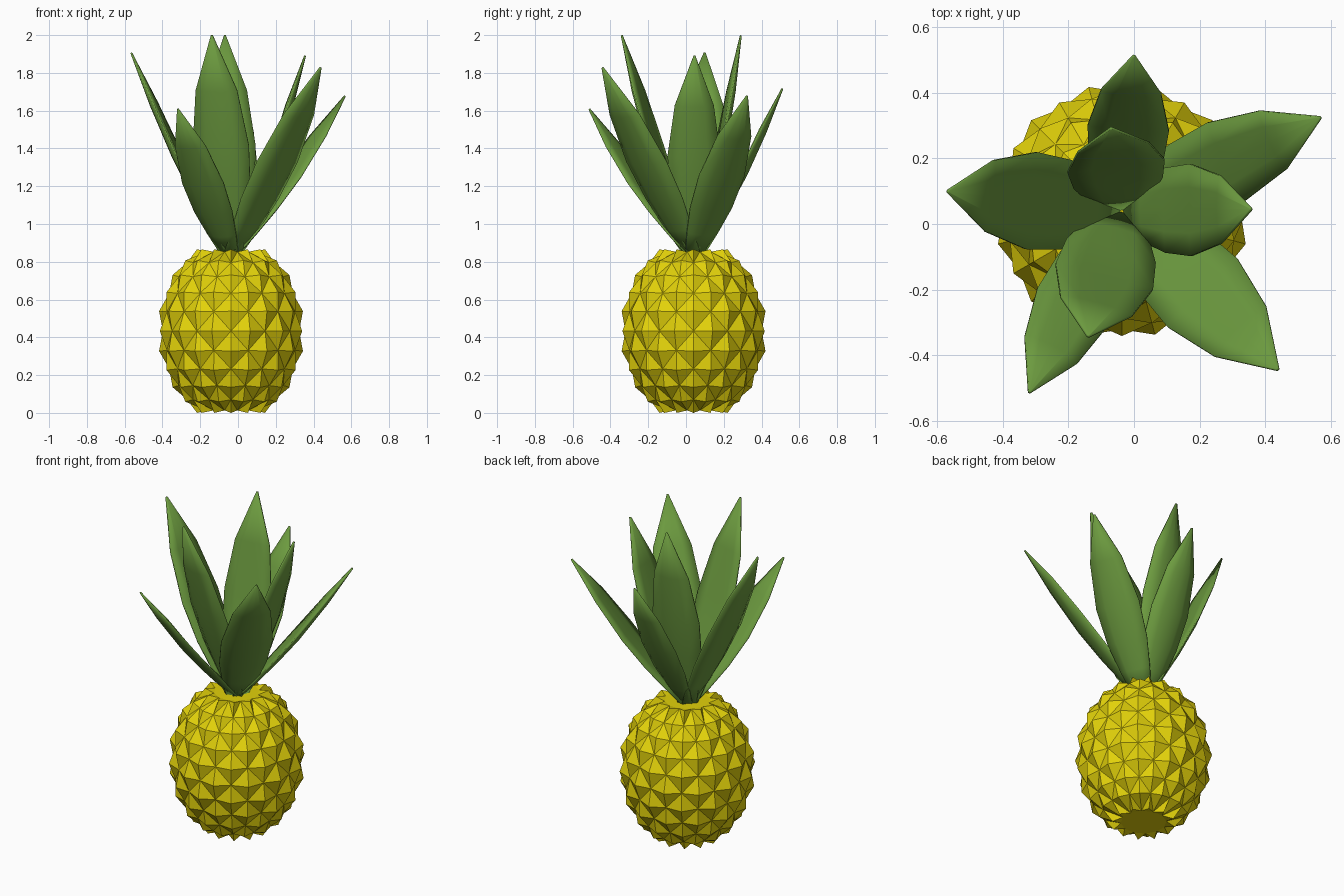
import bpy, bmesh, math
from mathutils import Vector

if "Cube" in bpy.data.objects:
    bpy.data.objects.remove(bpy.data.objects["Cube"])

CX, CY = -0.037, 0.04      # axis of the fruit
MID = 0.433                # half height of the fruit


def material(name, rgb):
    m = bpy.data.materials.new(name)
    m.diffuse_color = (*rgb, 1)
    m.use_nodes = True
    m.node_tree.nodes["Principled BSDF"].inputs["Base Color"].default_value = m.diffuse_color
    return m


def make_object(name, bm, mat):
    bmesh.ops.recalc_face_normals(bm, faces=bm.faces)
    me = bpy.data.meshes.new(name)
    bm.to_mesh(me)
    bm.free()
    ob = bpy.data.objects.new(name, me)
    bpy.context.collection.objects.link(ob)
    me.materials.append(mat)
    return ob


yellow = material("yellow_rind", (0.76, 0.64, 0.003))
green = material("leaf_green", (0.15, 0.325, 0.05))

# Fruit: truncated ellipsoid with alternate vertices raised into pyramids
SEG, HALF, STEP = 24, 5, math.radians(12.5)
bm = bmesh.new()
rings = []
for j in range(-HALF, HALF + 1):
    ring = []
    for i in range(SEG):
        a = 2 * math.pi * i / SEG
        raised = (i + j) % 2 == 1
        r = 0.39 * math.cos(j * STEP)
        dz = MID * math.sin(j * STEP) / math.sin(HALF * STEP)
        if not raised:
            r *= 0.72 if abs(j) == HALF else 0.925
            dz *= 0.97
        ring.append(bm.verts.new((CX + r * math.cos(a), CY + r * math.sin(a), MID + dz)))
    rings.append(ring)
for j in range(2 * HALF):
    for i in range(SEG):
        n = (i + 1) % SEG
        q = [rings[j][i], rings[j][n], rings[j + 1][n], rings[j + 1][i]]
        if (i + j - HALF) % 2 == 1:      # valley edge joins the low corners
            tris = ((0, 1, 3), (1, 2, 3))
        else:
            tris = ((0, 1, 2), (0, 2, 3))
        for t in tris:
            bm.faces.new([q[k] for k in t])
# end caps: small backs on the last spikes, then a flat disc
for ring, j in ((rings[0], -HALF), (rings[-1], HALF)):
    low = [i for i in range(SEG) if (i + j) % 2 == 0]
    for i in low:
        bm.faces.new((ring[i], ring[(i + 1) % SEG], ring[(i + 2) % SEG]))
    bm.faces.new([ring[i] for i in low])
make_object("fruit_body", bm, yellow)

# Leaves: lens-shaped blades from the crown to each tip
STATIONS = [(0, 0.42), (0.14, 0.68), (0.3, 0.92), (0.5, 1.0),
            (0.75, 0.74), (1.0, 0.03)]
ACROSS = [-1, -0.5, 0, 0.5, 1]


def leaf(name, tip):
    tip = Vector(tip)
    out = Vector((tip.x - CX, tip.y - CY, 0)).normalized()
    base = Vector((CX, CY, 0.83)) + out * 0.03
    axis = tip - base
    side = Vector((-out.y, out.x, 0))
    keel = side.cross(axis).normalized()
    if keel.z > 0:
        keel = -keel
    width = 0.25 * axis.length
    bm = bmesh.new()
    outer, inner = [], []
    for f, s in STATIONS:
        w = width * s / 2
        row, back = [], []
        for u in ACROSS:
            lift = 0.035 * math.sin(math.pi * f) - 0.25 * w * u * u
            thick = 0.008 + 0.036 * (1 - u * u) * min(1, 1.6 * s)
            p = base + axis * f + side * w * u + keel * lift
            row.append(bm.verts.new(p))
            back.append(bm.verts.new(p - keel * thick))
        outer.append(row)
        inner.append(back)
    last = len(ACROSS) - 1
    for j in range(len(STATIONS) - 1):
        for grid in (outer, inner):
            a, b = grid[j], grid[j + 1]
            for k in range(last):
                bm.faces.new((a[k], a[k + 1], b[k + 1], b[k]))
        for k in (0, last):
            bm.faces.new((outer[j][k], outer[j + 1][k], inner[j + 1][k], inner[j][k]))
    for j in (0, -1):
        bm.faces.new(outer[j] + inner[j][::-1])
    ob = make_object(name, bm, green)
    for p in ob.data.polygons:
        p.use_smooth = True


TIPS = [(0.00, 0.515, 1.715), (0.57, 0.325, 1.675), (0.44, -0.445, 1.825),
        (-0.32, -0.515, 1.605), (-0.57, 0.10, 1.905), (0.36, 0.045, 1.89),
        (-0.07, 0.295, 1.998), (-0.14, -0.345, 1.998)]
for n, tip in enumerate(TIPS, 1):
    leaf(f"crown_leaf_{n}", tip)
